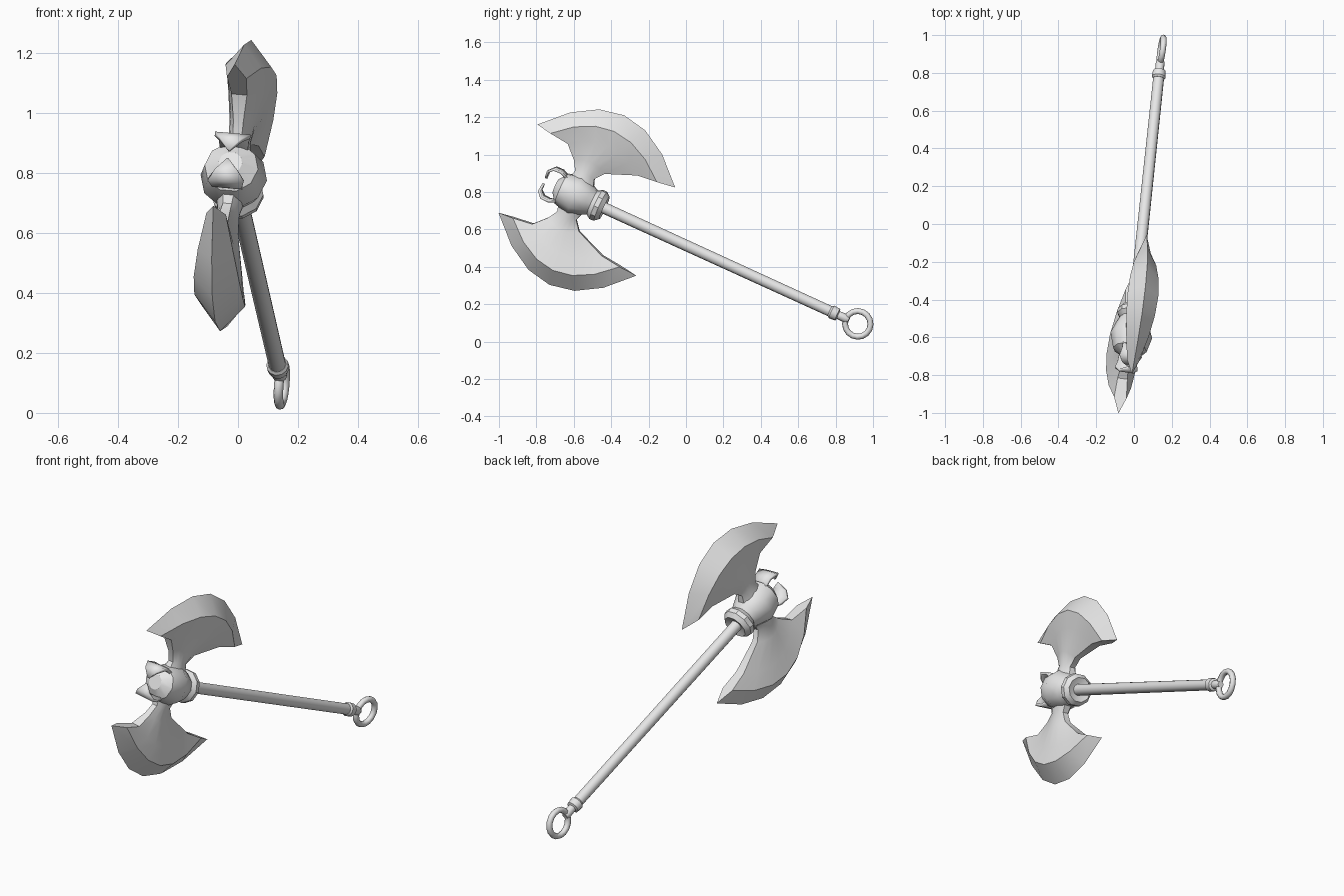
import bpy, bmesh, math
from mathutils import Vector, Matrix

if "Cube" in bpy.data.objects:
    bpy.data.objects.remove(bpy.data.objects["Cube"])

grey = bpy.data.materials.new("plain_grey")
grey.diffuse_color = (0.8, 0.8, 0.8, 1)
grey.use_nodes = True
grey.node_tree.nodes["Principled BSDF"].inputs["Base Color"].default_value = (0.8, 0.8, 0.8, 1)

# Tilted frame of the axe: local x runs down the shaft, z across the blades
along = Vector((0.096, 0.905, -0.4135)).normalized()
up = Vector((0.137, 0.4, 0.906))
up = (up - along * up.dot(along)).normalized()
side = up.cross(along)
frame = Matrix((along, side, up)).transposed().to_4x4()
frame.translation = (-0.012, -0.57, 0.775)


def finish(name, bm, angle=35):
    bmesh.ops.remove_doubles(bm, verts=bm.verts, dist=0.0005)
    bmesh.ops.recalc_face_normals(bm, faces=bm.faces)
    mesh = bpy.data.meshes.new(name)
    bm.to_mesh(mesh)
    bm.free()
    mesh.materials.append(grey)
    ob = bpy.data.objects.new(name, mesh)
    bpy.context.collection.objects.link(ob)
    ob.matrix_world = frame
    bpy.ops.object.select_all(action='DESELECT')
    ob.select_set(True)
    bpy.context.view_layer.objects.active = ob
    bpy.ops.object.shade_smooth_by_angle(angle=math.radians(angle))
    return ob


def bridge(bm, a, b):
    for i in range(len(a)):
        j = (i + 1) % len(a)
        bm.faces.new((a[i], a[j], b[j], b[i]))


def lathe(name, profile, sides):
    """Turn (position, radius) pairs around the shaft axis."""
    bm = bmesh.new()
    rings = []
    for s, r in profile:
        rings.append([bm.verts.new((s, r * math.cos(k * math.tau / sides),
                                    r * math.sin(k * math.tau / sides)))
                      for k in range(sides)])
    for a, b in zip(rings, rings[1:]):
        bridge(bm, a, b)
    bm.faces.new(rings[0])
    bm.faces.new(rings[-1])
    return finish(name, bm)


def blade(name, sign):
    """Loft curved rows from the narrow neck out to the cutting edge."""
    # centre, half width, middle height, end height, half thickness
    rows = [(-0.018, 0.07, 0.07, 0.07, 0.05),
            (-0.020, 0.056, 0.13, 0.12, 0.037),
            (-0.015, 0.09, 0.20, 0.17, 0.042),
            (0.035, 0.205, 0.32, 0.237, 0.065),
            (0.038, 0.315, 0.41, 0.25, 0.082),
            (0.044, 0.407, 0.5, 0.26, 0)]
    steps = [k / 3 for k in range(-3, 4)]
    bm = bmesh.new()
    loops = []
    for mid, w, tc, te, h in rows:
        def point(u, face):
            n = face * h * (1 - 0.6 * u * u)
            return bm.verts.new((mid + u * w, n, sign * (tc + (te - tc) * u * u)))
        loops.append([point(u, 1) for u in steps] +
                     [point(u, -1) for u in reversed(steps)])
    for a, b in zip(loops, loops[1:]):
        bridge(bm, a, b)
    return finish(name, bm)


def claw(name, sign):
    """Curled, pointed strip on the front of the hub."""
    path = [(-0.08, 0.06, 0.045), (-0.14, 0.085, 0.05), (-0.18, 0.083, 0.06),
            (-0.206, 0.056, 0.038), (-0.204, 0.015, 0.002)]
    bm = bmesh.new()
    pairs = [[bm.verts.new((s, k * w, sign * t)) for k in (-1, 1)] for s, t, w in path]
    for (a, b), (c, d) in zip(pairs, pairs[1:]):
        bm.faces.new((a, b, d, c))
    ob = finish(name, bm)
    mod = ob.modifiers.new("thickness", 'SOLIDIFY')
    mod.thickness = 0.014
    mod.offset = 0


def ring(name, centre, major, minor, segments=16, sides=8):
    bm = bmesh.new()
    loops = []
    for i in range(segments):
        a = i * math.tau / segments
        loop = []
        for j in range(sides):
            b = j * math.tau / sides
            r = major + minor * math.cos(b)
            loop.append(bm.verts.new((centre + r * math.cos(a), minor * math.sin(b),
                                      r * math.sin(a))))
        loops.append(loop)
    for i in range(segments):
        bridge(bm, loops[i], loops[(i + 1) % segments])
    return finish(name, bm, 60)


# Head
lathe("hub", [(-0.14, 0.04), (-0.105, 0.09), (-0.02, 0.112), (0.05, 0.085), (0.08, 0.07)], 10)
lathe("hub_collar", [(0.06, 0.06), (0.1, 0.088), (0.125, 0.086), (0.148, 0.066), (0.135, 0.03)], 10)
for label, sign in (("upper", 1), ("lower", -1)):
    blade(label + "_blade", sign)
    claw(label + "_claw", sign)

# Shaft and its end fitting
lathe("shaft", [(0.08, 0.031), (1.5, 0.029)], 12)
lathe("end_cap", [(1.48, 0.03), (1.49, 0.037), (1.525, 0.034), (1.53, 0.022),
                  (1.575, 0.024), (1.592, 0.016)], 12)
ring("end_ring", 1.644, 0.069, 0.016)
